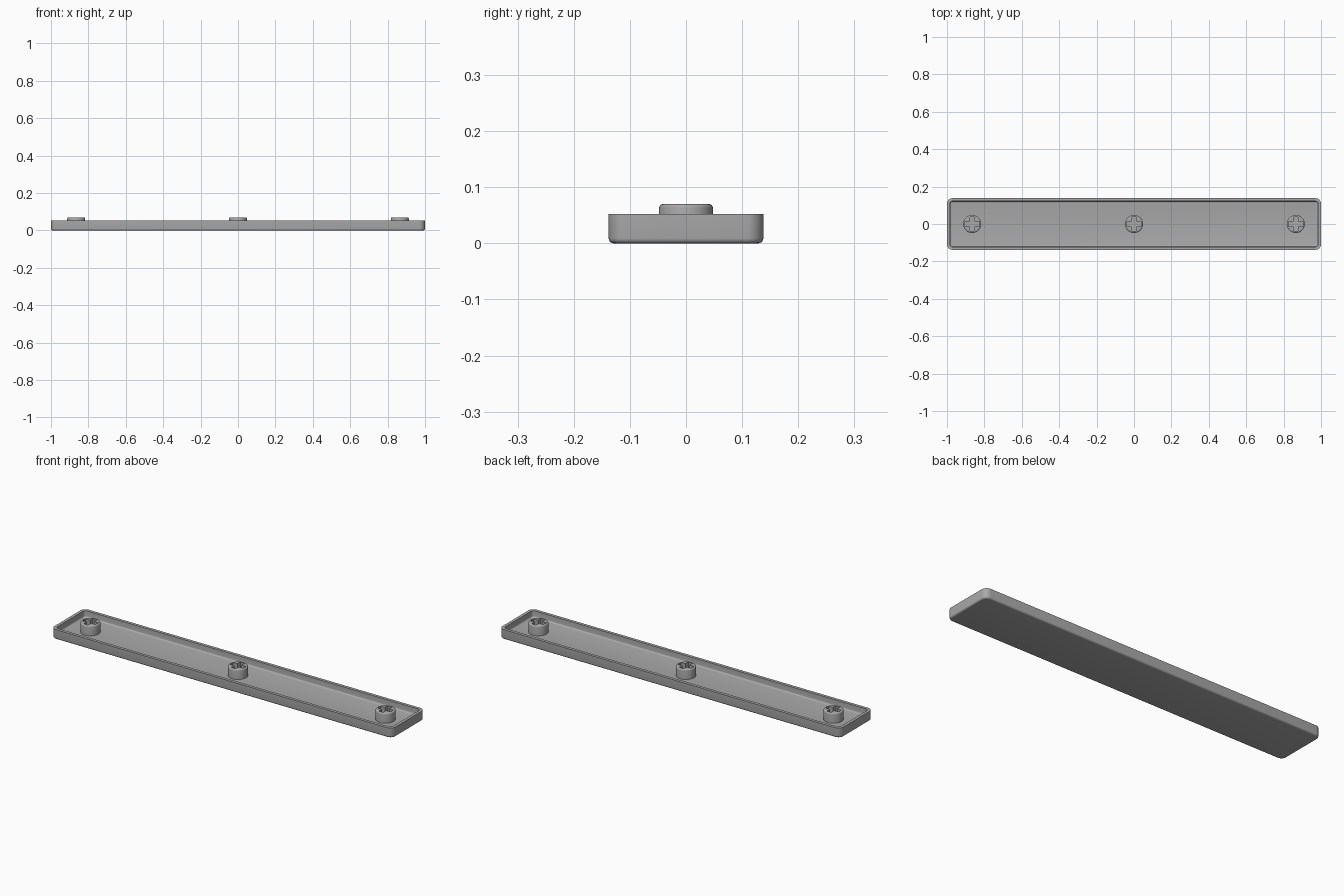
import bpy
import bmesh
from math import cos, sin, pi

cube = bpy.data.objects.get("Cube")
if cube:
    bpy.data.objects.remove(cube, do_unlink=True)

grey = bpy.data.materials.new("plain grey")
grey.use_nodes = True
COLOUR = (0.4, 0.4, 0.4, 1)
grey.diffuse_color = COLOUR
grey.node_tree.nodes["Principled BSDF"].inputs["Base Color"].default_value = COLOUR

HALF_X, HALF_Y, CORNER = 1.0, 0.138, 0.03
FLOOR, RIM = 0.017, 0.052
STEM_TOP, STEM_R = 0.07, 0.048


def rounded_rect(inset, z, steps=8):
    """Rounded rectangle outline, pulled inwards by inset."""
    r = max(CORNER - inset, 0.006)
    cx, cy = HALF_X - inset - r, HALF_Y - inset - r
    points = []
    for quarter, (sx, sy) in enumerate([(1, 1), (-1, 1), (-1, -1), (1, -1)]):
        for i in range(steps + 1):
            a = (quarter + i / steps) * pi / 2
            points.append((sx * cx + r * cos(a), sy * cy + r * sin(a), z))
    return points


def circle(r, z, sides=48):
    return [(r * cos(2 * pi * i / sides), r * sin(2 * pi * i / sides), z) for i in range(sides)]


def loft(name, outlines):
    """Skin a stack of outlines and cap both ends."""
    bm = bmesh.new()
    loops = [[bm.verts.new(p) for p in outline] for outline in outlines]
    for low, high in zip(loops, loops[1:]):
        for i in range(len(low)):
            j = (i + 1) % len(low)
            bm.faces.new((low[i], low[j], high[j], high[i]))
    bm.faces.new(loops[0][::-1])
    bm.faces.new(loops[-1])
    bmesh.ops.recalc_face_normals(bm, faces=bm.faces)
    mesh = bpy.data.meshes.new(name)
    bm.to_mesh(mesh)
    bm.free()
    mesh.materials.append(grey)
    obj = bpy.data.objects.new(name, mesh)
    bpy.context.collection.objects.link(obj)
    return obj


def activate(obj):
    bpy.ops.object.select_all(action="DESELECT")
    obj.select_set(True)
    bpy.context.view_layer.objects.active = obj


def smooth(obj):
    activate(obj)
    bpy.ops.object.shade_smooth_by_angle(angle=0.6)


# Shallow tray: rounded bottom edge, flat rim, filleted inner floor
EDGE, FILLET, WALL = 0.009, 0.008, 0.016
profile = [(EDGE * (1 - sin(a)), EDGE * (1 - cos(a))) for a in [i * pi / 8 for i in range(5)]]
profile += [(0, RIM), (WALL, RIM)]
profile += [(WALL + FILLET * (1 - cos(a)), FLOOR + FILLET * (1 - sin(a)))
            for a in [i * pi / 8 for i in range(5)]]
tray = loft("tray", [rounded_rect(inset, z) for inset, z in profile])
smooth(tray)

# Round stems with a softened top edge and a cross-shaped socket
ROUND = 0.007
for name, x in (("right_stem", -0.865), ("middle_stem", 0), ("left_stem", 0.865)):
    rings = [circle(STEM_R, FLOOR - 0.004)]
    rings += [circle(STEM_R - ROUND * (1 - cos(a)), STEM_TOP - ROUND * (1 - sin(a)))
              for a in [i * pi / 8 for i in range(5)]]
    stem = loft(name, rings)
    # Cross outline: long and short half widths turned through four quarters
    arm, w = 0.038, 0.0125
    cross = []
    for c, s in ((1, 0), (0, 1), (-1, 0), (0, -1)):
        for px, py in ((arm, -w), (arm, w), (w, w)):
            cross.append((px * c - py * s, px * s + py * c))
    cutter = loft("socket_cutter", [[(px, py, z) for px, py in cross] for z in (FLOOR, 0.1)])
    cutter.hide_render = True
    cut = stem.modifiers.new("socket", "BOOLEAN")
    cut.operation = "DIFFERENCE"
    cut.solver = "EXACT"
    cut.object = cutter
    activate(stem)
    bpy.ops.object.modifier_apply(modifier=cut.name)
    bpy.data.objects.remove(cutter, do_unlink=True)
    stem.location.x = x
    smooth(stem)
